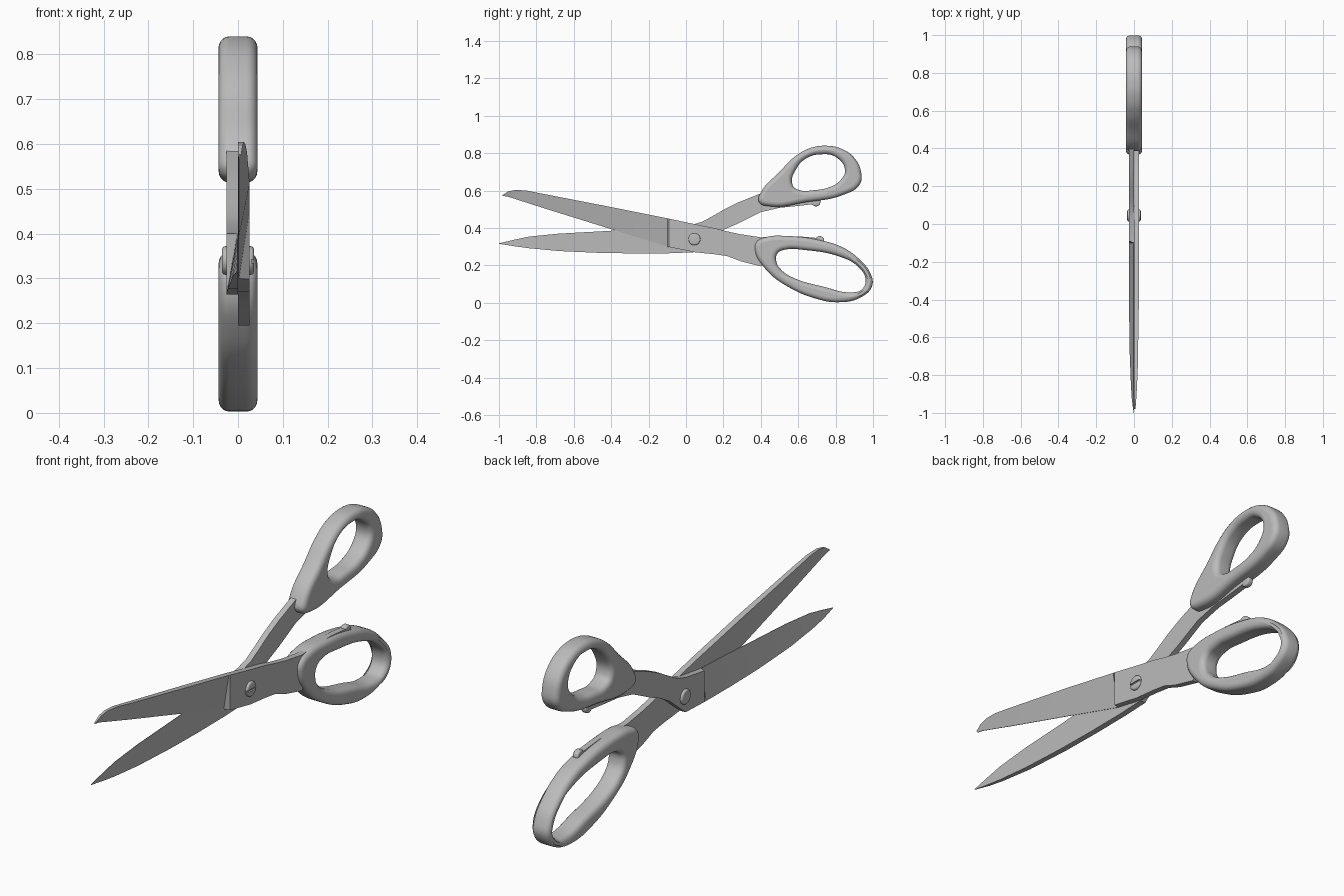
import bpy, bmesh, math
from mathutils import Matrix

if "Cube" in bpy.data.objects:
    bpy.data.objects.remove(bpy.data.objects["Cube"])

steel = bpy.data.materials.new("satin grey")
steel.use_nodes = True
GREY = (0.5, 0.5, 0.5, 1)
steel.diffuse_color = GREY
steel.node_tree.nodes["Principled BSDF"].inputs["Base Color"].default_value = GREY

UNIT = 0.01      # profiles are written in hundredths
THICK = 0.026    # blade thickness
SIDEWAYS = Matrix(((0, 0, 1, 0), (1, 0, 0, 0), (0, 1, 0, 0), (0, 0, 0, 1)))


def activate(obj):
    bpy.ops.object.select_all(action='DESELECT')
    obj.select_set(True)
    bpy.context.view_layer.objects.active = obj


def finish(obj, angle=35):
    activate(obj)
    bpy.ops.object.shade_smooth_by_angle(angle=math.radians(angle))


def mesh_object(name, bm):
    bmesh.ops.recalc_face_normals(bm, faces=bm.faces[:])
    mesh = bpy.data.meshes.new(name)
    bm.to_mesh(mesh)
    bm.free()
    mesh.materials.append(steel)
    obj = bpy.data.objects.new(name, mesh)
    bpy.context.collection.objects.link(obj)
    return obj


def blade(name, side, stations):
    """Loft of (y, spine z, edge z); the ground part thins toward its edge."""
    bm = bmesh.new()
    previous = None
    for y, spine, edge in stations:
        y, spine, edge = y * UNIT, spine * UNIT, edge * UNIT
        thick = THICK * min(1, 0.08 + math.sqrt(max(0, y + 1) / 0.5))
        thin = 0.002 if y < -0.095 else thick
        ring = [bm.verts.new(p) for p in ((0, y, spine), (0, y, edge),
                                          (side * thin, y, edge), (side * thick, y, spine))]
        if previous:
            for i in range(4):
                j = (i + 1) % 4
                bm.faces.new((previous[i], previous[j], ring[j], ring[i]))
        else:
            bm.faces.new(ring)
        previous = ring
    bm.faces.new(previous)
    finish(mesh_object(name, bm), 20)


def handle(name, outline, hole):
    """Rounded loop handle from a smooth outline and finger hole."""
    curve = bpy.data.curves.new(name, 'CURVE')
    curve.dimensions = '2D'
    curve.fill_mode = 'BOTH'
    curve.resolution_u = 8
    curve.bevel_depth = 0.024
    curve.bevel_resolution = 4
    curve.offset = -curve.bevel_depth
    curve.extrude = 0.019
    for points in (outline, hole):
        spline = curve.splines.new('BEZIER')
        spline.bezier_points.add(len(points) - 1)
        spline.use_cyclic_u = True
        for bp, (y, z) in zip(spline.bezier_points, points):
            bp.co = (y * UNIT, z * UNIT, 0)
            bp.handle_left_type = bp.handle_right_type = 'AUTO'
    curve.materials.append(steel)
    obj = bpy.data.objects.new(name, curve)
    bpy.context.collection.objects.link(obj)
    obj.matrix_world = SIDEWAYS
    activate(obj)
    bpy.ops.object.convert(target='MESH')
    finish(bpy.context.object)


def cross_pin(name, x, y, z, radius, length):
    """Short cylinder lying across the scissors, with softened rims."""
    bm = bmesh.new()
    bmesh.ops.create_cone(bm, cap_ends=True, segments=32, radius1=radius, radius2=radius,
                          depth=length, matrix=Matrix.Translation((x, y, z)) @ SIDEWAYS)
    rims = [e for e in bm.edges if abs(e.verts[0].co.x - e.verts[1].co.x) < 1e-5]
    bmesh.ops.bevel(bm, geom=rims, offset=min(0.008, length / 4), segments=3,
                    profile=0.5, affect='EDGES')
    obj = mesh_object(name, bm)
    finish(obj)
    return obj


# Blades with their shanks and the thin stop strips along the handles
blade("left_blade", 1, [
    (-98, 57.7, 57.2), (-95, 59.6, 56.7), (-91, 60.4, 55.4), (-85, 60, 53.5),
    (-76, 58.2, 50.6), (-40, 51.2, 39.4), (-10, 45.2, 30), (-9, 45, 29.8),
    (5, 42, 27), (15, 40, 26), (22, 38.2, 25), (29, 36.7, 22.3), (40, 35, 19.5),
    (50, 35.6, 31), (60, 35.6, 32), (72, 34.5, 32)])
blade("right_blade", -1, [
    (-100, 31.6, 31.8), (-92, 30.3, 33.7), (-84, 29.2, 35.4), (-68, 27.7, 37),
    (-46, 26.7, 38.2), (-27, 26.4, 39.3), (-10, 26.5, 40), (-9, 26.5, 40),
    (4, 27, 42), (9, 31, 43.5), (15, 36, 46.8), (21, 39.5, 50.3), (28, 42.5, 53.7),
    (40, 48.5, 58.5), (50, 50.8, 54), (60, 51.8, 54), (70, 53, 55)])

# Loop handles
handle("upper_handle",
       [(39, 54), (40, 59), (50, 70), (58, 78), (66, 82.6), (75, 84), (83, 82.4),
        (90, 77.5), (93.6, 70), (93, 63.5), (84, 57.7), (64, 53.8), (45, 51.6)],
       [(57, 63), (59.5, 72.5), (65, 77.6), (72, 79.4), (80, 78), (85, 71),
        (82, 65), (76, 61.6), (68, 60.2), (61, 60.2)])
handle("lower_handle",
       [(36.7, 29), (38, 33), (43, 35.2), (53, 35.8), (74, 33), (85, 29), (93, 23),
        (98.5, 16), (99.5, 9), (93, 2.7), (81, 0.3), (69, 2.4), (56, 7.8), (43, 17.5)],
       [(48.3, 22), (49, 26.5), (54, 28.6), (62, 28.4), (83, 24.4), (92, 19.3),
        (96, 12.5), (94, 7.2), (88, 5.6), (74, 8.5), (57, 13.6), (51, 17.6)])

# Stop knobs where the handles meet when closed
cross_pin("lower_stop_knob", THICK / 2, 0.715, 0.333, 0.024, THICK)
cross_pin("upper_stop_knob", -THICK / 2, 0.695, 0.54, 0.024, THICK)

# Pivot screw with a slotted head
screw = cross_pin("pivot_screw", 0, 0.045, 0.34, 0.032, 0.072)
bm = bmesh.new()
bmesh.ops.create_cube(bm, size=1, matrix=Matrix.Translation((0.037, 0.045, 0.338))
                      @ Matrix.Diagonal((0.014, 0.1, 0.008, 1)))
cutter = mesh_object("slot_cutter", bm)
cutter.hide_render = True
cutter.hide_set(True)
slot = screw.modifiers.new("slot", 'BOOLEAN')
slot.operation = 'DIFFERENCE'
slot.object = cutter
